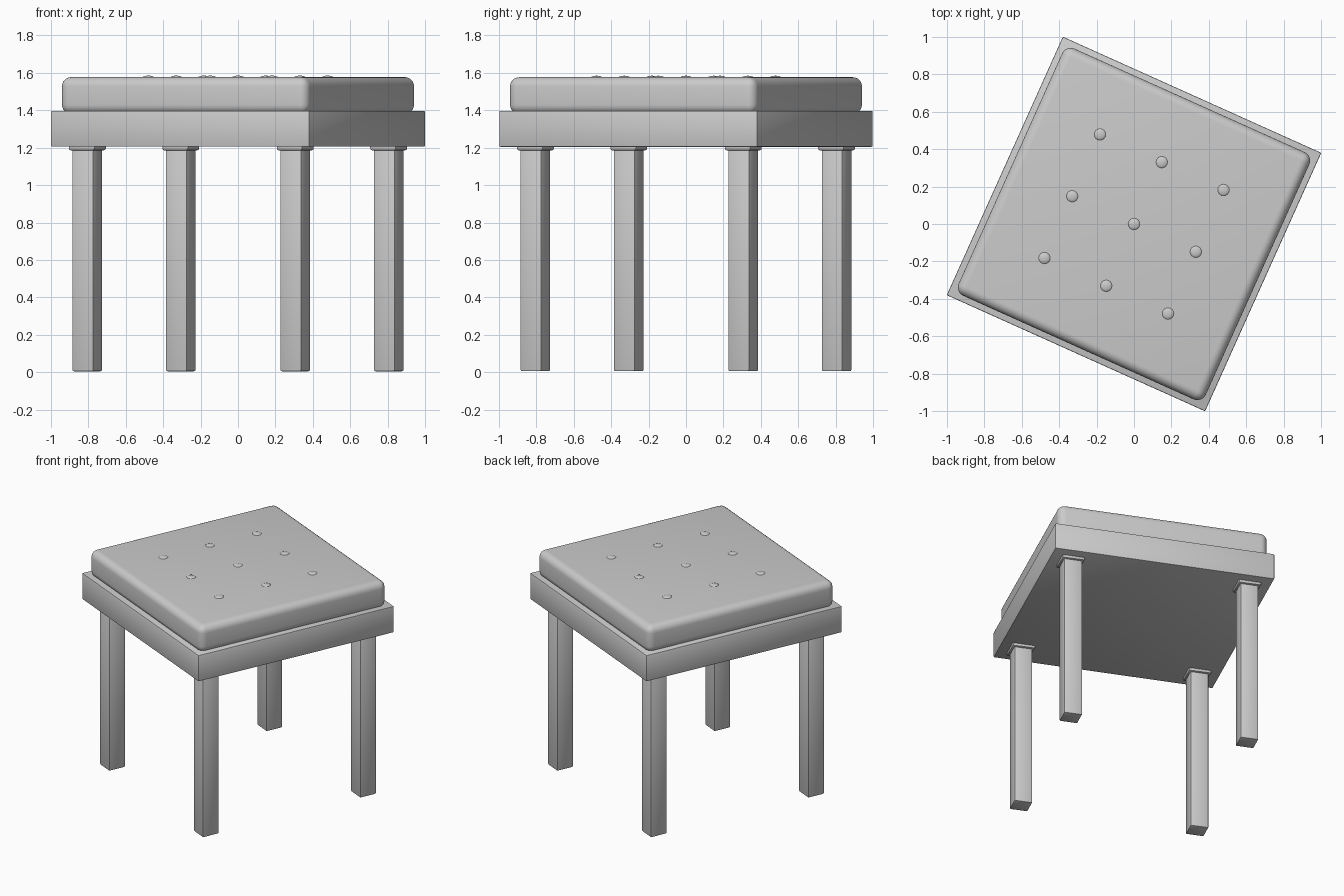
import bpy, bmesh, math
from mathutils import Matrix

if "Cube" in bpy.data.objects:
    bpy.data.objects.remove(bpy.data.objects["Cube"])

TURN = Matrix.Rotation(math.radians(-24.2), 4, 'Z')


def finish(name, bm):
    me = bpy.data.meshes.new(name)
    bm.to_mesh(me)
    bm.free()
    ob = bpy.data.objects.new(name, me)
    bpy.context.collection.objects.link(ob)
    ob.matrix_world = TURN
    bpy.context.view_layer.objects.active = ob
    ob.select_set(True)
    bpy.ops.object.shade_smooth_by_angle(angle=math.radians(35))
    ob.select_set(False)
    return ob


def box(name, x, y, half, z0, z1, bevel, segments):
    bm = bmesh.new()
    bmesh.ops.create_cube(bm, size=1, matrix=Matrix.Translation((x, y, (z0 + z1) / 2))
                          @ Matrix.Diagonal((2 * half, 2 * half, z1 - z0, 1)))
    bmesh.ops.bevel(bm, geom=bm.edges[:], offset=bevel, segments=segments,
                    profile=0.5, affect='EDGES')
    return finish(name, bm)


# seat frame and padded cushion
box("seat_frame", 0, 0, 0.757, 1.205, 1.397, 0.006, 2)
box("cushion", 0, 0, 0.724, 1.38, 1.577, 0.05, 6)

# legs with a small mounting block at the top
for fb, sy in (("front", -1), ("back", 1)):
    for lr, sx in (("left", -1), ("right", 1)):
        x, y = 0.609 * sx, 0.609 * sy
        box(f"{fb}_{lr}_leg", x, y, 0.062, 0.005, 1.21, 0.008, 2)
        box(f"{fb}_{lr}_leg_block", x, y, 0.078, 1.185, 1.23, 0.012, 2)

# three by three grid of tufting buttons
for i in range(3):
    for j in range(3):
        bm = bmesh.new()
        bmesh.ops.create_uvsphere(
            bm, u_segments=16, v_segments=10, radius=0.033,
            matrix=Matrix.Translation((0.362 * (i - 1), 0.362 * (j - 1), 1.573))
            @ Matrix.Diagonal((1, 1, 0.36, 1)))
        finish(f"button_{i}_{j}", bm)
